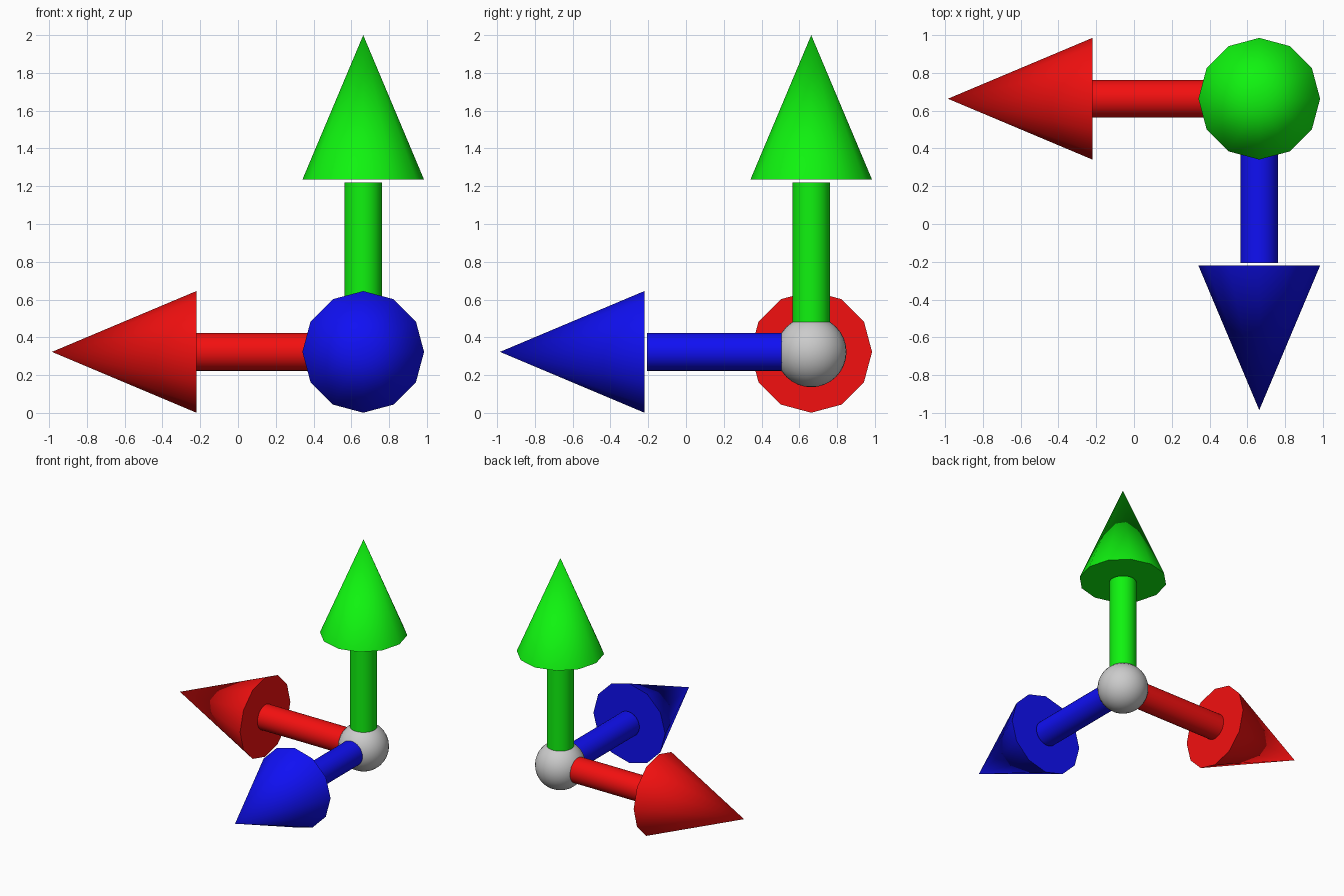
import bpy
from math import radians
from mathutils import Vector, Euler

if "Cube" in bpy.data.objects:
    bpy.data.objects.remove(bpy.data.objects["Cube"])

ORIGIN = Vector((0.663, 0.663, 0.323))
SHAFT_R, CONE_R, CONE_LEN = 0.10, 0.322, 0.765


def finish(name, angle, mat=None):
    obj = bpy.context.object
    obj.name = name
    bpy.ops.object.shade_smooth_by_angle(angle=radians(angle))
    if mat:
        obj.data.materials.append(mat)


def arrow(name, rot, colour, shaft_len, cone_start):
    """Shaft and cone-shaped head pointing along the rotated z axis."""
    mat = bpy.data.materials.new(name + "_paint")
    mat.diffuse_color = (*colour, 1)
    mat.use_nodes = True
    mat.node_tree.nodes["Principled BSDF"].inputs["Base Color"].default_value = mat.diffuse_color
    euler = Euler([radians(a) for a in rot])
    axis = Vector((0, 0, 1))
    axis.rotate(euler)

    # round shaft, starting inside the hub
    bpy.ops.mesh.primitive_cylinder_add(
        vertices=32, radius=SHAFT_R, depth=shaft_len,
        location=ORIGIN + axis * shaft_len / 2, rotation=euler)
    finish(name + "_shaft", 40, mat)

    # twelve-sided arrow head
    bpy.ops.mesh.primitive_cone_add(
        vertices=12, radius1=CONE_R, radius2=0, depth=CONE_LEN,
        location=ORIGIN + axis * (cone_start + CONE_LEN / 2), rotation=euler)
    finish(name + "_head", 45, mat)


# grey hub
bpy.ops.mesh.primitive_uv_sphere_add(segments=32, ring_count=16,
                                     radius=0.187, location=ORIGIN)
finish("hub", 40)

# three perpendicular arrows
arrow("left_arrow", (0, -90, 0), (0.9, 0.005, 0.005), 0.885, 0.883)
arrow("front_arrow", (90, 0, 0), (0.005, 0.005, 0.9), 0.870, 0.883)
arrow("up_arrow", (0, 0, 0), (0.005, 0.9, 0.005), 0.897, 0.912)
